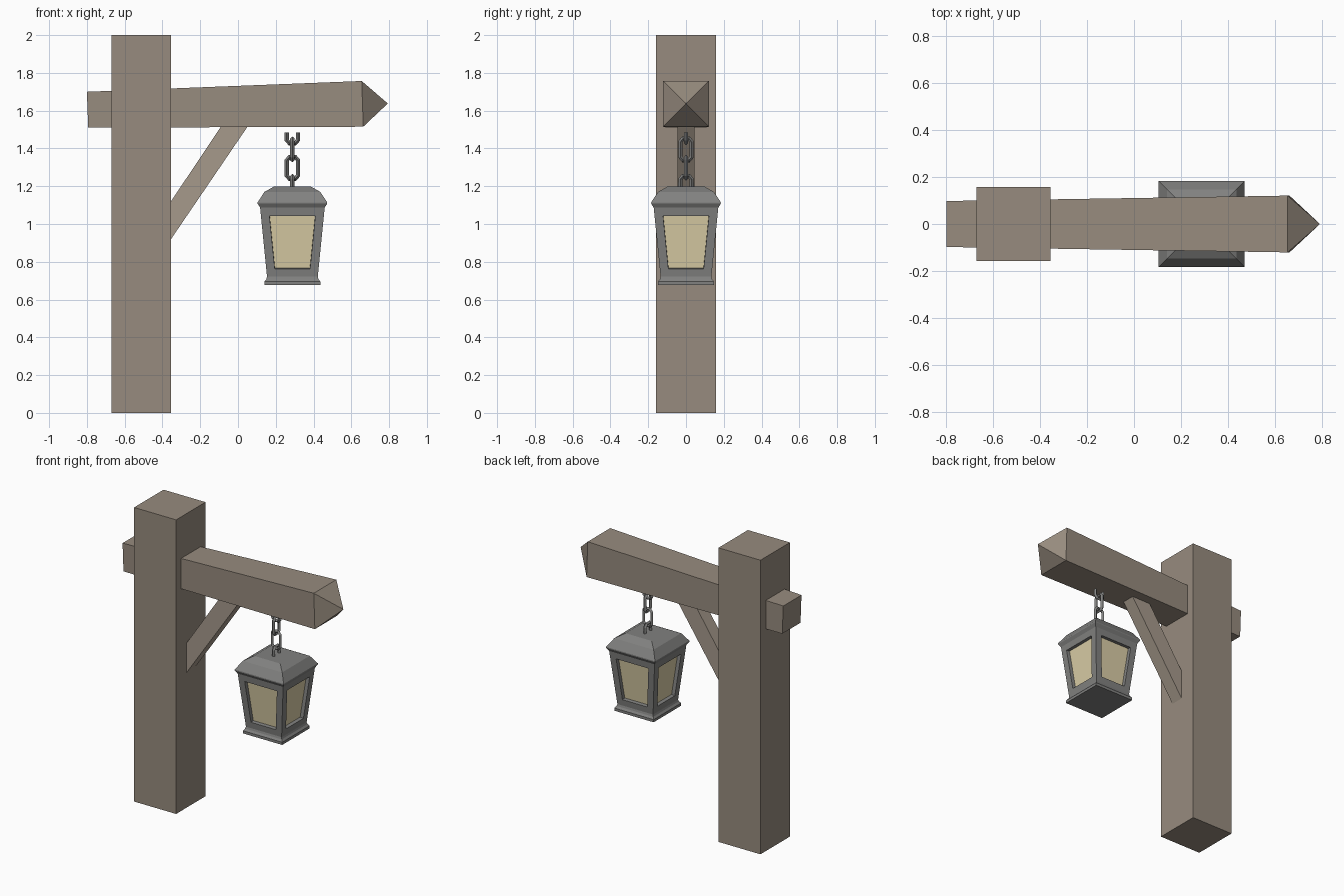
import bpy, bmesh
from mathutils import Vector

if "Cube" in bpy.data.objects:
    bpy.data.objects.remove(bpy.data.objects["Cube"])


def material(name, rgb):
    m = bpy.data.materials.new(name)
    m.diffuse_color = (*rgb, 1)
    m.use_nodes = True
    m.node_tree.nodes["Principled BSDF"].inputs["Base Color"].default_value = m.diffuse_color
    return m


WOOD = material("wood", (0.31, 0.26, 0.21))
PALE = material("pale_wood", (0.38, 0.32, 0.26))
METAL = material("dark_metal", (0.22, 0.22, 0.215))
GLASS = material("warm_glass", (0.70, 0.61, 0.38))


def finish(name, bm, *mats):
    bmesh.ops.recalc_face_normals(bm, faces=bm.faces[:])
    me = bpy.data.meshes.new(name)
    bm.to_mesh(me)
    bm.free()
    ob = bpy.data.objects.new(name, me)
    bpy.context.collection.objects.link(ob)
    for m in mats:
        me.materials.append(m)
    return ob


def loft(rings):
    """Skin a list of equal-sized point rings and cap both ends."""
    bm = bmesh.new()
    vs = [[bm.verts.new(p) for p in r] for r in rings]
    n = len(vs[0])
    for a, b in zip(vs, vs[1:]):
        for i in range(n):
            j = (i + 1) % n
            bm.faces.new((a[i], a[j], b[j], b[i]))
    bm.faces.new(vs[0])
    bm.faces.new(vs[-1])
    bmesh.ops.recalc_face_normals(bm, faces=bm.faces[:])
    return bm


def square(cx, half, z):
    return [(cx + sx * half, sy * half, z)
            for sx, sy in ((-1, -1), (1, -1), (1, 1), (-1, 1))]


# Upright post
finish("post", loft([square(-0.513, 0.158, 0), square(-0.513, 0.158, 2)]), WOOD)

# Tapered cross beam with a pyramid point
def beam_end(xt, xb, half, z0, z1):
    return [(xb, -half, z0), (xb, half, z0), (xt, half, z1), (xt, -half, z1)]

bm = loft([beam_end(-0.80, -0.793, 0.098, 1.51, 1.70),
           beam_end(0.655, 0.663, 0.121, 1.515, 1.757)])
bm.faces.ensure_lookup_table()
end = max(bm.faces, key=lambda f: f.calc_center_median().x)
tip = bmesh.ops.poke(bm, faces=[end])["verts"][0]
tip.co = (0.793, 0, 1.638)
finish("cross_beam", bm, WOOD)

# Diagonal brace, its ends buried in post and beam
outline = [(-0.375, 0.89), (0.064, 1.535), (-0.077, 1.535), (-0.375, 1.09)]
finish("brace", loft([[(x, y, z) for x, z in outline] for y in (-0.045, 0.045)]), PALE)

# Lantern: square profiles of (half width, height)
LX = 0.288

def stacked(name, profile):
    finish(name, loft([square(LX, h, z) for h, z in profile]), METAL)

stacked("lantern_base", [(0.148, 0.677), (0.148, 0.695), (0.138, 0.708), (0.134, 0.722)])
stacked("lantern_roof", [(0.170, 1.085), (0.184, 1.108), (0.184, 1.115),
                         (0.148, 1.17), (0.098, 1.198)])

# Lantern body with recessed panes
bm = loft([square(LX, 0.134, 0.718), square(LX, 0.171, 1.088)])
bm.normal_update()
sides = [f for f in bm.faces if abs(f.normal.z) < 0.5]
bmesh.ops.inset_individual(bm, faces=sides, thickness=0.045, use_even_offset=True)
bmesh.ops.inset_individual(bm, faces=sides, thickness=0.001, depth=-0.024)
for f in sides:
    f.material_index = 1
finish("lantern_body", bm, METAL, GLASS)

# Chain: octagonal links, alternately turned; end links are half loops
W, C, H, S = 0.030, 0.015, 0.058, 0.040
LOOP = [(W, -S), (W, S), (C, H), (-C, H), (-W, S), (-W, -S), (-C, -H), (C, -H)]


def link(name, path, z, turned, closed):
    cu = bpy.data.curves.new(name, 'CURVE')
    cu.dimensions = '3D'
    cu.bevel_depth = 0.0115
    cu.bevel_resolution = 0
    cu.use_fill_caps = True
    sp = cu.splines.new('POLY')
    sp.points.add(len(path) - 1)
    for p, (u, v) in zip(sp.points, path):
        off = Vector((0, u, v)) if turned else Vector((u, 0, v))
        p.co = (*(Vector((LX, 0, z)) + off), 1)
    sp.use_cyclic_u = closed
    sp.use_smooth = False
    cu.materials.append(METAL)
    ob = bpy.data.objects.new(name, cu)
    bpy.context.collection.objects.link(ob)
    bpy.ops.object.select_all(action='DESELECT')
    ob.select_set(True)
    bpy.context.view_layer.objects.active = ob
    bpy.ops.object.convert(target='MESH')


arch = [(W, -0.02), *LOOP[1:5], (-W, -0.02)]
cup = [(-W, 0), LOOP[5], LOOP[6], LOOP[7], LOOP[0], (W, 0)]
link("chain_link_bottom", arch, 1.197, True, False)
link("chain_link_lower", LOOP, 1.297, False, True)
link("chain_link_upper", LOOP, 1.395, True, True)
link("chain_link_top", cup, 1.485, False, False)
